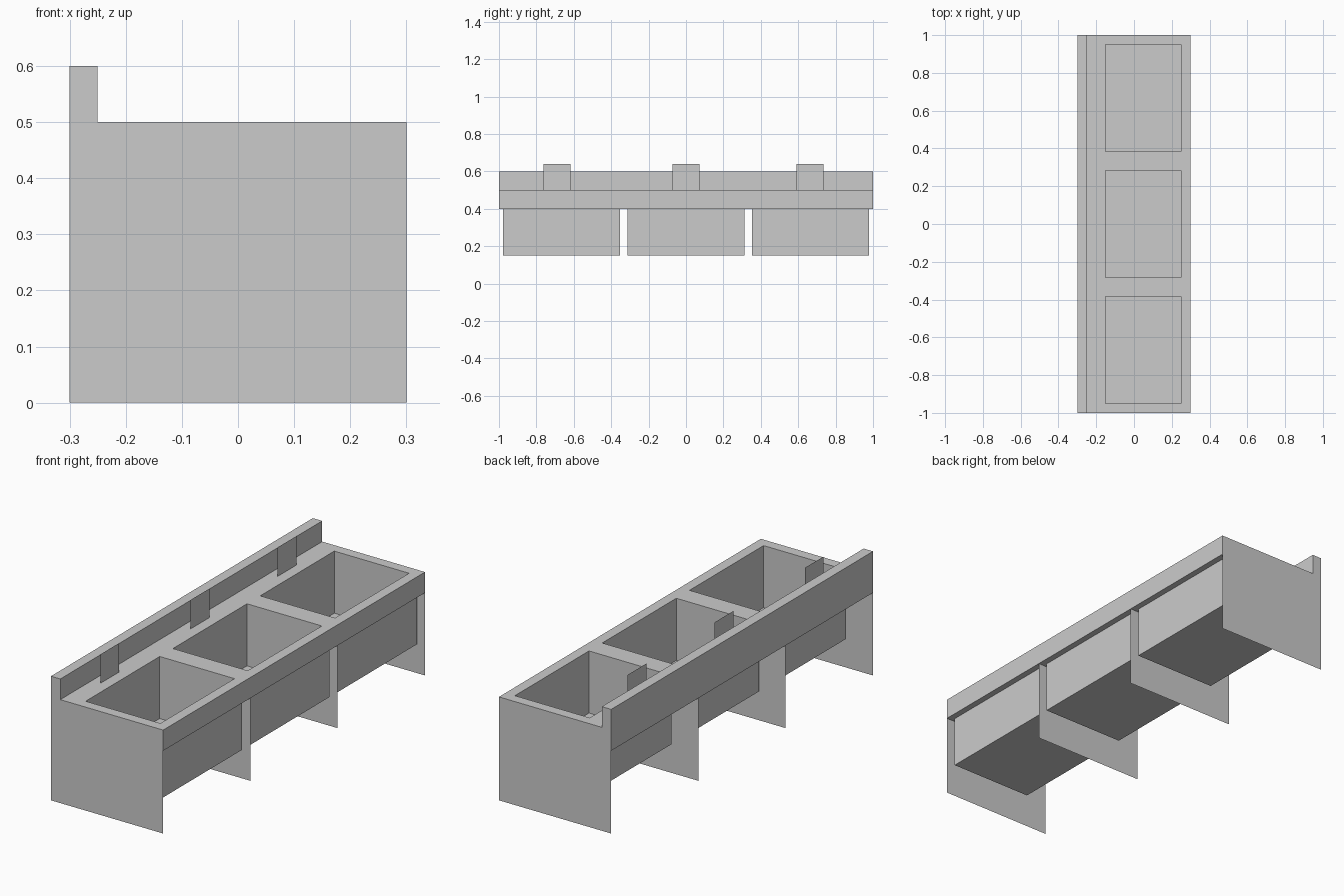
import bpy, bmesh
from mathutils import Vector

default = bpy.data.objects.get("Cube")
if default:
    bpy.data.objects.remove(default, do_unlink=True)

grey = bpy.data.materials.new("light grey")
grey.use_nodes = True
grey.diffuse_color = (0.6, 0.6, 0.6, 1)
grey.node_tree.nodes["Principled BSDF"].inputs["Base Color"].default_value = grey.diffuse_color


def finish(name, bm):
    bmesh.ops.recalc_face_normals(bm, faces=bm.faces)
    mesh = bpy.data.meshes.new(name)
    bm.to_mesh(mesh)
    bm.free()
    mesh.materials.append(grey)
    obj = bpy.data.objects.new(name, mesh)
    bpy.context.collection.objects.link(obj)
    return obj


def box_mesh(lo, hi):
    lo, hi = Vector(lo), Vector(hi)
    bm = bmesh.new()
    bmesh.ops.create_cube(bm, size=1)
    for v in bm.verts:
        v.co = (lo + hi) / 2 + v.co * (hi - lo)
    return bm


def sheet(name, points):
    bm = bmesh.new()
    bm.faces.new([bm.verts.new(p) for p in points])
    return finish(name, bm)


BAY = 2 / 3
DECK_LOW, DECK_TOP, RAIL_TOP = 0.4, 0.5, 0.6
HALF_OPEN, HALF_BASIN = 0.283, 0.313
bays = [-BAY, 0, BAY]

# Counter slab with raised splash rail: one L profile swept along y
profile = [(-0.3, DECK_LOW), (0.3, DECK_LOW), (0.3, DECK_TOP),
           (-0.25, DECK_TOP), (-0.25, RAIL_TOP), (-0.3, RAIL_TOP)]
bm = bmesh.new()
ends = [[bm.verts.new((x, y, z)) for x, z in profile] for y in (-1, 1)]
for end in ends:
    bm.faces.new(end)
for i in range(len(profile)):
    j = (i + 1) % len(profile)
    bm.faces.new((ends[0][i], ends[0][j], ends[1][j], ends[1][i]))
counter = finish("counter", bm)

# Basin openings cut through the slab
for y in bays:
    cutter = finish("opening_cutter", box_mesh((-0.15, y - HALF_OPEN, 0.3),
                                               (0.25, y + HALF_OPEN, 0.7)))
    cutter.hide_render = True
    cut = counter.modifiers.new("opening", 'BOOLEAN')
    cut.operation = 'DIFFERENCE'
    cut.solver = 'EXACT'
    cut.object = cutter
    bpy.context.view_layer.objects.active = counter
    bpy.ops.object.modifier_apply(modifier=cut.name)
    bpy.data.objects.remove(cutter, do_unlink=True)

# Basins hung below the slab, hollowed to a flat floor
for n, y in enumerate(bays, 1):
    bm = box_mesh((-0.17, y - HALF_BASIN, 0.15), (0.27, y + HALF_BASIN, DECK_LOW))
    bm.faces.ensure_lookup_table()
    top = max(bm.faces, key=lambda f: f.calc_center_median().z)
    bmesh.ops.inset_individual(bm, faces=[top], thickness=0.02)
    for v in top.verts:
        v.co.x = -0.15 if v.co.x < 0 else 0.25
        v.co.y = y + (HALF_OPEN if v.co.y > y else -HALF_OPEN)
    sunk = bmesh.ops.extrude_discrete_faces(bm, faces=[top])["faces"][0]
    for v in sunk.verts:
        v.co.z = 0.2
    finish(f"basin_{n}", bm)

# Thin support panels at the ends and between basins
for n, y in enumerate((-1, -BAY / 2, BAY / 2, 1), 1):
    sheet(f"support_panel_{n}", [(-0.3, y, 0), (0.3, y, 0),
                                 (0.3, y, DECK_LOW), (-0.3, y, DECK_LOW)])

# Thin upright tap plates behind each basin
for n, y in enumerate((-0.69, 0, 0.663), 1):
    a, b = y - 0.072, y + 0.072
    sheet(f"tap_plate_{n}", [(-0.203, a, DECK_TOP), (-0.203, b, DECK_TOP),
                             (-0.203, b, 0.64), (-0.203, a, 0.64)])
